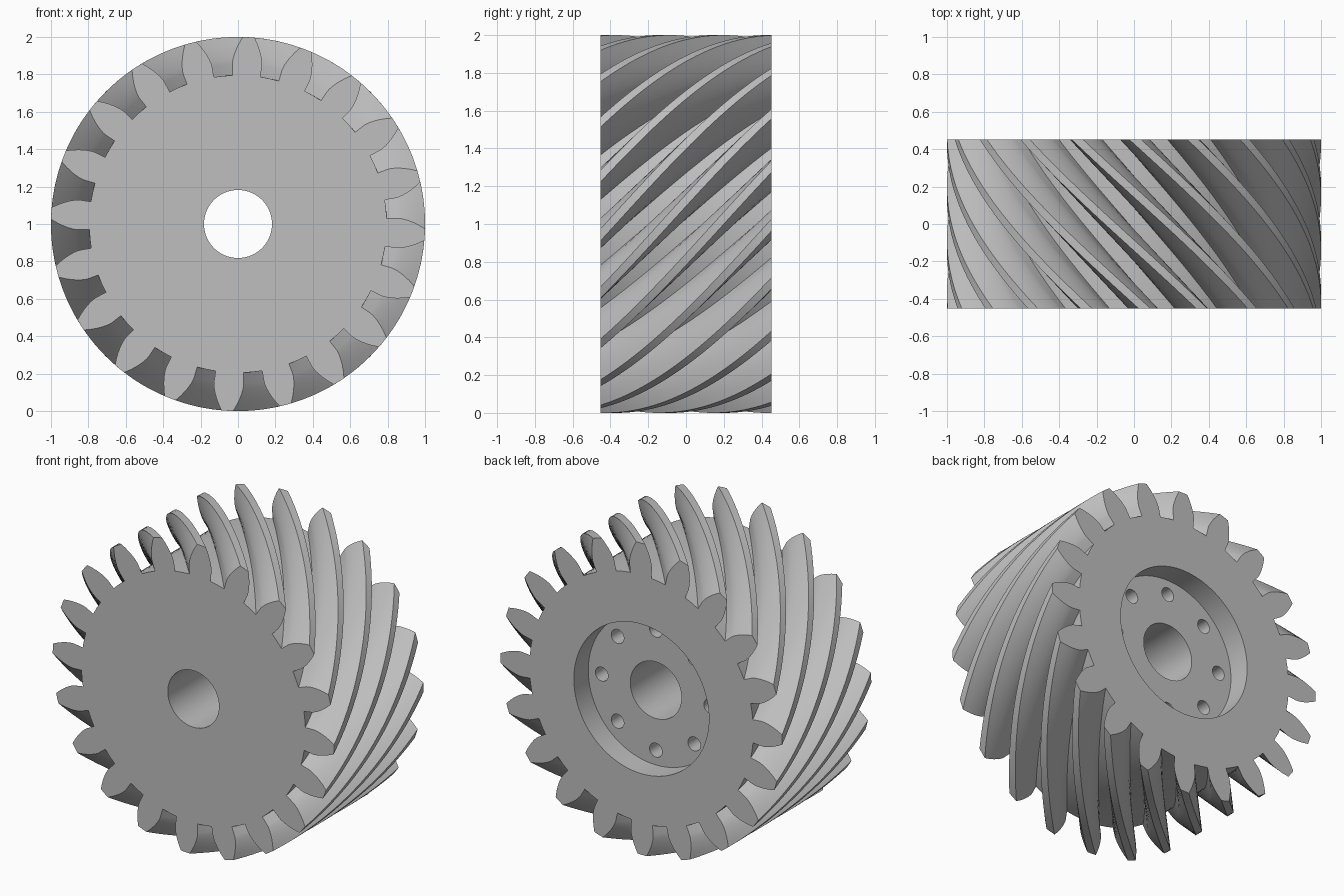
import bpy
import bmesh
import math
from mathutils import Matrix, Vector

if "Cube" in bpy.data.objects:
    bpy.data.objects.remove(bpy.data.objects["Cube"], do_unlink=True)

# Gear dimensions
TEETH = 20
TIP_R = 1.0
MODULE = 2 * TIP_R / (TEETH + 2)
PITCH_R = MODULE * TEETH / 2
ROOT_R = PITCH_R - 1.25 * MODULE
PRESSURE = math.radians(20)
BASE_R = PITCH_R * math.cos(PRESSURE)
HALF_WIDTH = 0.4525
TWIST = math.radians(57)
PHASE = math.radians(-3.3)
SECTIONS = 36
BORE_R, RECESS_R, RECESS_DEPTH = 0.182, 0.48, 0.147
HOLE_COUNT, HOLE_CIRCLE_R, HOLE_R, HOLE_DEPTH = 8, 0.385, 0.045, 0.15

# Single steel grey
steel = bpy.data.materials.new("steel_grey")
steel.use_nodes = True
grey = (0.52, 0.52, 0.52, 1)
steel.diffuse_color = grey
steel.node_tree.nodes["Principled BSDF"].inputs["Base Color"].default_value = grey


def half_angle(r):
    """Half the angle a tooth covers at radius r on its involute flank."""
    a = math.acos(min(1, BASE_R / r))
    involute = math.tan(a) - a
    involute_pitch = math.tan(PRESSURE) - PRESSURE
    return math.pi / (2 * TEETH) + involute_pitch - involute


def gear_profile():
    """Polar outline (radius, angle) of all the teeth."""
    radii = [BASE_R + (TIP_R - BASE_R) * (i / 6) ** 1.3 for i in range(7)]
    flank = [(ROOT_R, half_angle(BASE_R))] + [(r, half_angle(r)) for r in radii]
    pitch = 2 * math.pi / TEETH
    points = []
    for t in range(TEETH):
        centre = PHASE + t * pitch
        points += [(r, centre - a) for r, a in flank]
        points.append((TIP_R, centre))
        points += [(r, centre + a) for r, a in reversed(flank)]
        points.append((ROOT_R, centre + pitch / 2))
    return points


def make_object(name, bm):
    bmesh.ops.recalc_face_normals(bm, faces=bm.faces)
    mesh = bpy.data.meshes.new(name)
    bm.to_mesh(mesh)
    bm.free()
    mesh.materials.append(steel)
    obj = bpy.data.objects.new(name, mesh)
    bpy.context.collection.objects.link(obj)
    return obj


def add_cylinder(bm, radius, y0, y1, x=0, z=1, sides=64):
    place = Matrix.Translation(Vector((x, (y0 + y1) / 2, z)))
    bmesh.ops.create_cone(bm, cap_ends=True, segments=sides, radius1=radius,
                          radius2=radius, depth=y1 - y0,
                          matrix=place @ Matrix.Rotation(math.pi / 2, 4, "X"))


def cut(target, name, bm):
    cutter = make_object(name, bm)
    cutter.hide_render = True
    mod = target.modifiers.new(name, "BOOLEAN")
    mod.operation = "DIFFERENCE"
    mod.solver = "EXACT"
    mod.object = cutter
    bpy.context.view_layer.objects.active = target
    bpy.ops.object.modifier_apply(modifier=mod.name)
    bpy.data.objects.remove(cutter, do_unlink=True)


# Helical gear body: the outline turned steadily from front to back
profile = gear_profile()
bm = bmesh.new()
rings = []
for s in range(SECTIONS + 1):
    f = s / SECTIONS
    y = HALF_WIDTH * (2 * f - 1)
    rings.append([bm.verts.new((r * math.cos(a + f * TWIST), y,
                                1 + r * math.sin(a + f * TWIST)))
                  for r, a in profile])
count = len(profile)
for near, far in zip(rings, rings[1:]):
    for i in range(count):
        j = (i + 1) % count
        bm.faces.new((near[i], near[j], far[j], far[i]))
bm.faces.new(rings[0])
bm.faces.new(rings[-1])
gear = make_object("helical_gear", bm)

# Round recess in the back face
floor_y = HALF_WIDTH - RECESS_DEPTH
bm = bmesh.new()
add_cylinder(bm, RECESS_R, floor_y, HALF_WIDTH + 0.1, sides=96)
cut(gear, "recess_cutter", bm)

# Shaft bore right through
bm = bmesh.new()
add_cylinder(bm, BORE_R, -HALF_WIDTH - 0.1, HALF_WIDTH + 0.1)
cut(gear, "bore_cutter", bm)

# Ring of blind holes in the recess floor
bm = bmesh.new()
for i in range(HOLE_COUNT):
    a = 2 * math.pi * i / HOLE_COUNT
    add_cylinder(bm, HOLE_R, floor_y - HOLE_DEPTH, floor_y + 0.05,
                 HOLE_CIRCLE_R * math.cos(a), 1 + HOLE_CIRCLE_R * math.sin(a), 24)
cut(gear, "hole_cutter", bm)

# Smooth flanks with crisp edges
bpy.ops.object.select_all(action="DESELECT")
gear.select_set(True)
bpy.context.view_layer.objects.active = gear
bpy.ops.object.shade_smooth_by_angle(angle=math.radians(25))
